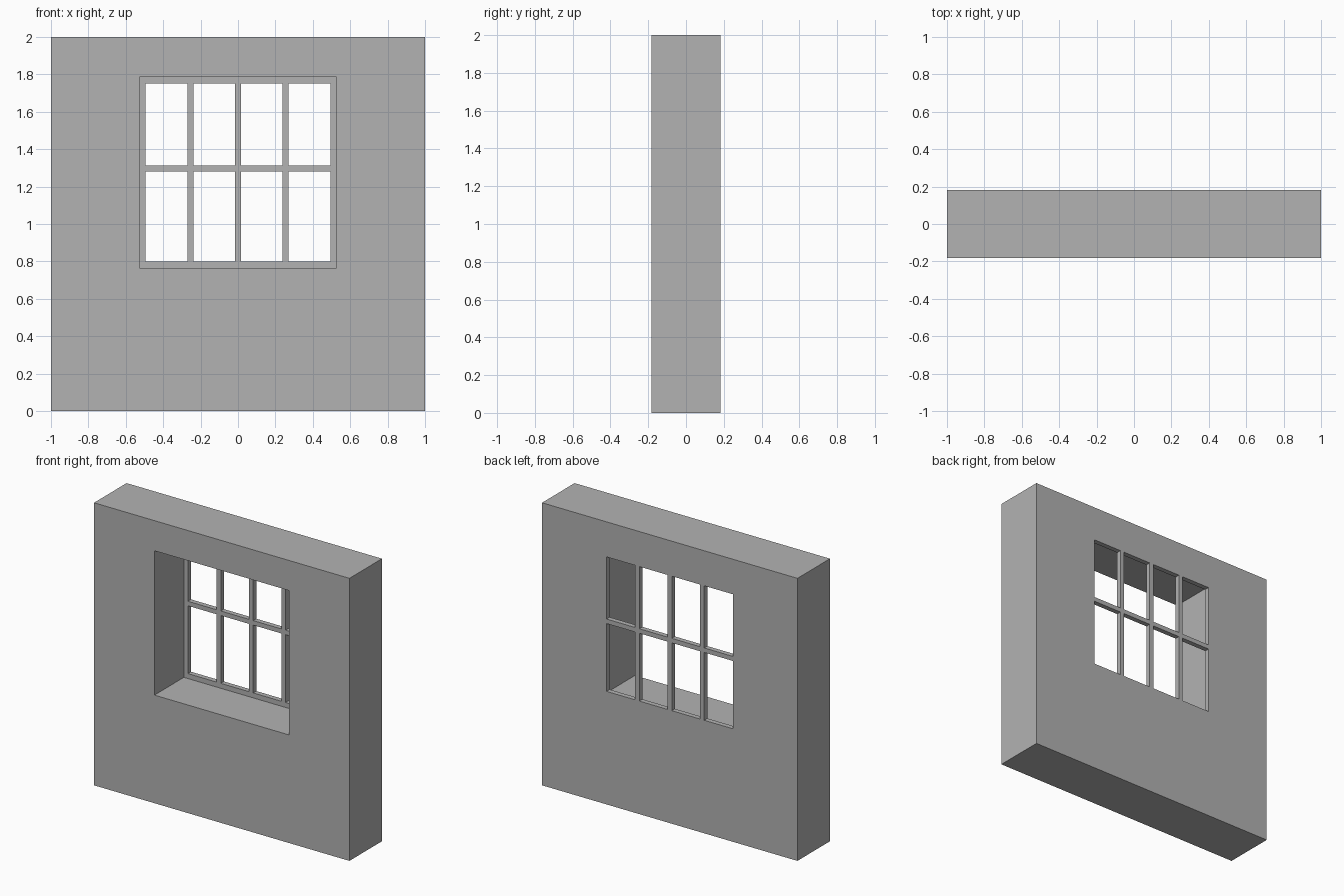
import bpy
import bmesh

cube = bpy.data.objects.get("Cube")
if cube:
    bpy.data.objects.remove(cube, do_unlink=True)

HALF_DEPTH = 0.182
FRAME_DEPTH = 0.035

grey = bpy.data.materials.new("plain_grey")
grey.use_nodes = True
colour = (0.448, 0.448, 0.448, 1)
grey.diffuse_color = colour
grey.node_tree.nodes["Principled BSDF"].inputs["Base Color"].default_value = colour


def pierced_panel(name, xs, zs, is_hole, front, back):
    """Flat panel on an x/z grid, open where is_hole(column, row), extruded in y."""
    bm = bmesh.new()
    verts = [[bm.verts.new((x, front, z)) for z in zs] for x in xs]
    for i in range(len(xs) - 1):
        for j in range(len(zs) - 1):
            if not is_hole(i, j):
                bm.faces.new((verts[i][j], verts[i + 1][j],
                              verts[i + 1][j + 1], verts[i][j + 1]))
    bmesh.ops.delete(bm, geom=[v for v in bm.verts if not v.link_faces], context='VERTS')
    result = bmesh.ops.extrude_face_region(bm, geom=bm.faces[:], use_keep_orig=True)
    moved = [g for g in result["geom"] if isinstance(g, bmesh.types.BMVert)]
    bmesh.ops.translate(bm, verts=moved, vec=(0, back - front, 0))
    bmesh.ops.recalc_face_normals(bm, faces=bm.faces[:])
    mesh = bpy.data.meshes.new(name)
    bm.to_mesh(mesh)
    bm.free()
    mesh.materials.append(grey)
    obj = bpy.data.objects.new(name, mesh)
    bpy.context.collection.objects.link(obj)
    return obj


# Thick wall with one rectangular opening
opening_x = (-0.527, 0.527)
opening_z = (0.765, 1.787)
pierced_panel("wall", (-1, *opening_x, 1), (0, *opening_z, 2),
              lambda i, j: i == 1 and j == 1, -HALF_DEPTH, HALF_DEPTH)

# Window frame and glazing bars, flush with the back: four columns, two rows of panes
half = (0.016, 0.238, 0.27, 0.495, opening_x[1])
bar_x = [-x for x in reversed(half)] + list(half)
bar_z = (opening_z[0], 0.8, 1.28, 1.312, 1.752, opening_z[1])
pierced_panel("window_frame", bar_x, bar_z,
              lambda i, j: i % 2 == 1 and j % 2 == 1,
              HALF_DEPTH - FRAME_DEPTH, HALF_DEPTH)
